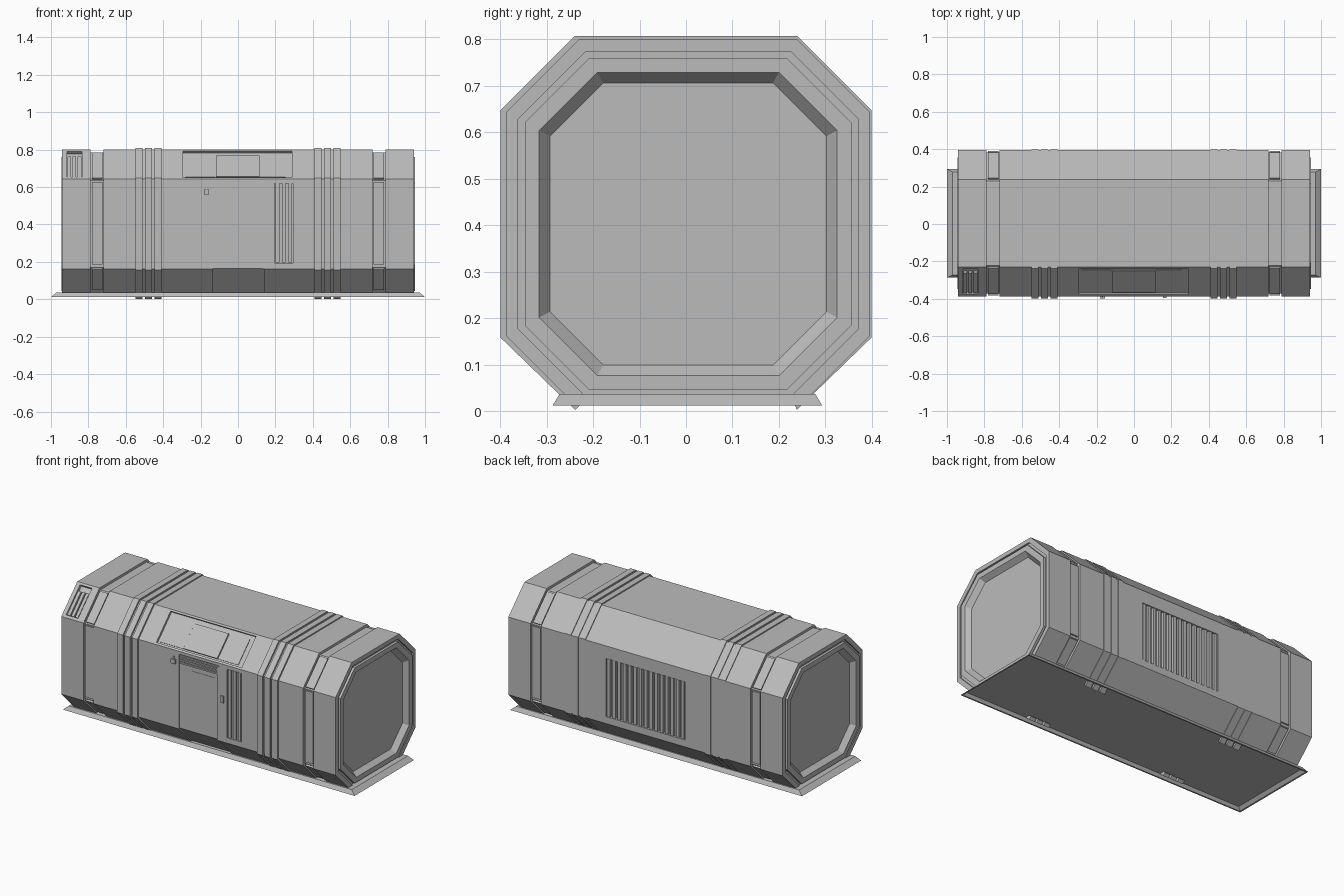
import bpy, bmesh
from mathutils import Vector

if "Cube" in bpy.data.objects:
    bpy.data.objects.remove(bpy.data.objects["Cube"])

grey = bpy.data.materials.new("panel_grey")
grey.use_nodes = True
grey.diffuse_color = (0.5, 0.5, 0.5, 1)
grey.node_tree.nodes["Principled BSDF"].inputs["Base Color"].default_value = grey.diffuse_color

YC, HY, ZC, HZ, CH = 0.0045, 0.3915, 0.4025, 0.3975, 0.157
FRONT = YC - HY
Z_LOW, Z_HIGH = ZC - HZ + CH, ZC + HZ - CH


def finish(name, bm):
    bmesh.ops.recalc_face_normals(bm, faces=bm.faces)
    mesh = bpy.data.meshes.new(name)
    bm.to_mesh(mesh)
    bm.free()
    mesh.materials.append(grey)
    obj = bpy.data.objects.new(name, mesh)
    bpy.context.scene.collection.objects.link(obj)
    return obj


def octagon(inset, clip=0.034):
    """Octagonal section as (y, z) pairs, starting at the bottom right corner."""
    hy, hz, c = HY - inset, HZ - inset, CH - 0.45 * inset
    up = max(0, clip - (ZC - hz))
    half = [(hy - c + up, up - hz), (hy, c - hz), (hy, hz - c), (hy - c, hz)]
    pts = half + [(-y, z) for y, z in reversed(half)]
    return [(YC + y, ZC + z) for y, z in pts]


def loft(bm, rings):
    """Skin closed rings of points and cap both ends."""
    loops = [[bm.verts.new(p) for p in ring] for ring in rings]
    for a, b in zip(loops, loops[1:]):
        for i in range(len(a)):
            j = (i + 1) % len(a)
            bm.faces.new((a[i], a[j], b[j], b[i]))
    bm.faces.new(loops[0])
    bm.faces.new(loops[-1])


def prism(bm, pts, x0, x1):
    loft(bm, [[(x, y, z) for y, z in pts] for x in (x0, x1)])


def panel(bm, x0, x1, z0, z1, o0, o1, back=False):
    """Box lying on a wall or chamfer, from offset o0 to o1 along its normal."""
    mid = (z0 + z1) / 2
    slope = 1 if mid > Z_HIGH else -1 if mid < Z_LOW else 0
    normal = Vector((0, -1, slope)).normalized()

    def point(x, z, o):
        lean = max(0, slope * (z - (Z_HIGH if slope > 0 else Z_LOW)))
        p = Vector((x, FRONT + lean, z)) + normal * o
        if back:
            p.y = 2 * YC - p.y
        return p
    loft(bm, [[point(x0, z0, o), point(x1, z0, o), point(x1, z1, o), point(x0, z1, o)]
              for o in (o0, o1)])


def parts(name, boxes):
    bm = bmesh.new()
    for b in boxes:
        panel(bm, *b)
    return finish(name, bm)


# Hull: octagonal loft with two strap channels and stepped, recessed ends
half = [(0.915, 0.094), (0.945, 0.071), (0.945, 0.04), (0.93, 0.04), (0.93, 0.026),
        (0.94, 0.026), (0.94, 0), (0.788, 0), (0.788, 0.015), (0.718, 0.015), (0.718, 0)]
stations = [(-x, d) for x, d in half] + half[::-1]
bm = bmesh.new()
loft(bm, [[(x, y, z) for y, z in octagon(d)] for x, d in stations])
hull = finish("hull", bm)

# Recesses: doorway, upper window, vents and rear grille
bm = bmesh.new()
d = FRONT + 0.008
prism(bm, [(-0.45, 0.625), (d, 0.625), (d, Z_LOW + 0.003), (d + 0.14, Z_LOW - 0.137),
           (-0.45, Z_LOW - 0.137)], -0.135, 0.14)
panel(bm, -0.295, 0.29, 0.652, 0.792, -0.014, 0.03)
panel(bm, -0.915, -0.833, 0.655, 0.79, -0.02, 0.03)
panel(bm, 0.195, 0.295, 0.195, 0.62, -0.014, 0.03)
panel(bm, -0.27, 0.27, 0.205, 0.565, -0.018, 0.03, True)
cutter = finish("recess_cutter", bm)
cutter.hide_render = True
mod = hull.modifiers.new("recesses", 'BOOLEAN')
mod.operation, mod.solver, mod.object = 'DIFFERENCE', 'EXACT', cutter
bpy.context.view_layer.update()
cut = bpy.data.meshes.new_from_object(hull.evaluated_get(bpy.context.evaluated_depsgraph_get()))
hull.modifiers.clear()
hull.data = cut
bpy.data.objects.remove(cutter)

# Rib hoops, open underneath
outer = [(y - YC, z) for y, z in octagon(-0.0075, clip=-1)]
outer = [(y, z + 0.005) if z < 0.1 else (y, z) for y, z in outer]
inner = octagon(0.012, clip=0.012)
for side in (-1, 1):
    bm = bmesh.new()
    for x0, x1 in ((0.41, 0.447), (0.46, 0.497), (0.51, 0.549)):
        prism(bm, outer + inner[::-1], side * x0, side * x1)
    finish("rib_hoops_" + ("left" if side > 0 else "right"), bm)

# Strap plates in the channels
straps = []
for x in (-0.753, 0.753):
    for back in (False, True):
        for z0, z1 in ((0.045, 0.155), (0.185, 0.628), (0.652, 0.79)):
            straps.append((x - 0.028, x + 0.028, z0, z1, -0.02, -0.006, back))
parts("strap_plates", straps)

# Flared base skirt with a hollow underside
def rect(x, y, z):
    return [(-x, 0.003 - y, z), (x, 0.003 - y, z), (x, 0.003 + y, z), (-x, 0.003 + y, z)]

bm = bmesh.new()
loft(bm, [rect(0.97, 0.275, 0.037), rect(1, 0.29, 0.012), rect(0.99, 0.281, 0.012),
          rect(0.972, 0.27, 0.03)])
finish("base_skirt", bm)

# Door: leaf panel, louvres, jamb and handle
parts("door_leaf", [(-0.045, 0.115, 0.3, 0.54, -0.012, -0.006)])
parts("door_louvres", [(-0.13, 0.13, z, z + 0.009, -0.012, -0.001)
                       for z in (0.568, 0.582, 0.596, 0.61)])
parts("door_jamb", [(0.128, 0.14, Z_LOW, 0.62, -0.012, 0)])
parts("door_handle", [(0.155, 0.175, 0.405, 0.448, -0.005, 0.008)])
parts("call_box", [(-0.183, -0.155, 0.56, 0.588, -0.005, 0.01),
                   (-0.172, -0.165, 0.588, 0.605, -0.005, 0.006)])

# Upper window: stepped frame and raised centre pane
parts("window_frame", [(-0.282, -0.122, 0.66, 0.775, -0.02, -0.01),
                       (0.118, 0.255, 0.66, 0.775, -0.02, -0.01)])
parts("window_pane", [(-0.118, 0.114, 0.66, 0.772, -0.02, -0.004)])

# Slats in the vents and rear grille
parts("side_vent_slats", [(x, x + 0.02, 0.197, 0.618, -0.02, -0.001)
                          for x in (0.201, 0.235, 0.269)])
parts("corner_vent_slats", [(x, x + 0.019, 0.657, 0.765, -0.025, -0.004)
                            for x in (-0.911, -0.884, -0.857)])
parts("rear_grille_slats", [(x, x + 0.02, 0.207, 0.563, -0.022, -0.002, True)
                            for x in [-0.263 + 0.0363 * i for i in range(15)]])
